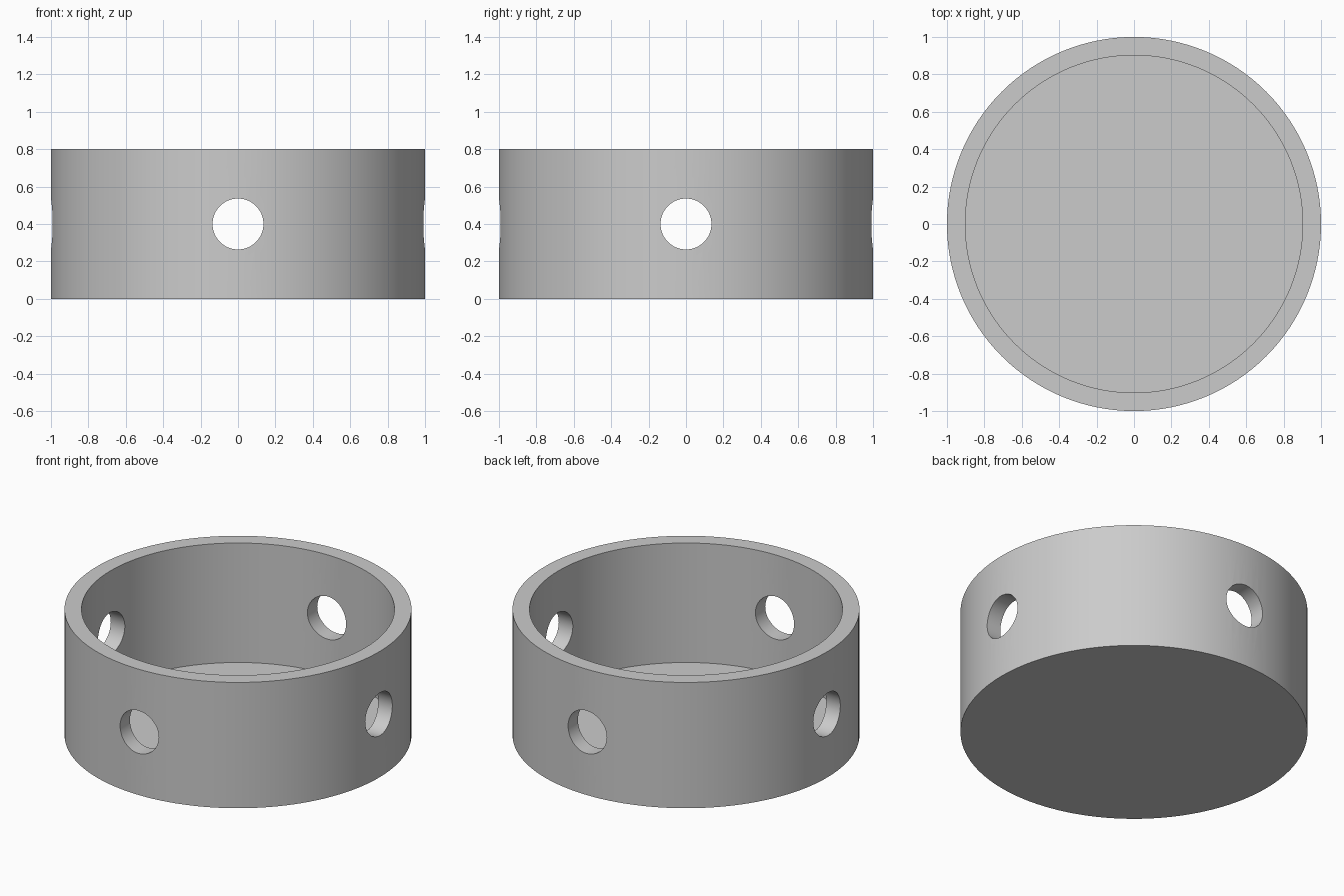
import bpy, math

cube = bpy.data.objects.get("Cube")
if cube:
    bpy.data.objects.remove(cube, do_unlink=True)

RADIUS, INNER, HEIGHT, FLOOR = 1.0, 0.902, 0.8, 0.04
HOLE_RADIUS, HOLE_Z = 0.136, 0.4

grey = bpy.data.materials.new("plain_grey")
grey.use_nodes = True
colour = (0.6, 0.6, 0.6, 1)
grey.diffuse_color = colour
grey.node_tree.nodes["Principled BSDF"].inputs["Base Color"].default_value = colour


def cylinder(name, radius, depth, z, rotation=(0, 0, 0), sides=128):
    bpy.ops.mesh.primitive_cylinder_add(vertices=sides, radius=radius, depth=depth,
                                        location=(0, 0, z), rotation=rotation)
    obj = bpy.context.object
    obj.name = name
    obj.data.materials.append(grey)
    return obj


def cut(target, cutter):
    mod = target.modifiers.new("cut", "BOOLEAN")
    mod.operation, mod.solver, mod.object = "DIFFERENCE", "EXACT", cutter
    bpy.context.view_layer.objects.active = target
    bpy.ops.object.modifier_apply(modifier=mod.name)
    bpy.data.objects.remove(cutter, do_unlink=True)


# Round open cup
cup = cylinder("round_cup", RADIUS, HEIGHT, HEIGHT / 2)

# Hollow inside above the thin floor
cut(cup, cylinder("hollow_cutter", INNER, HEIGHT, FLOOR + HEIGHT / 2))

# Two crossing bores make the four side holes
for name, turn in (("side_bore", 0), ("front_bore", math.pi / 2)):
    cut(cup, cylinder(name, HOLE_RADIUS, 3 * RADIUS, HOLE_Z,
                      (math.pi / 2, 0, turn), 64))

# Smooth walls with crisp rims
bpy.ops.object.select_all(action="DESELECT")
cup.select_set(True)
bpy.context.view_layer.objects.active = cup
bpy.ops.object.shade_smooth_by_angle(angle=math.radians(30))
